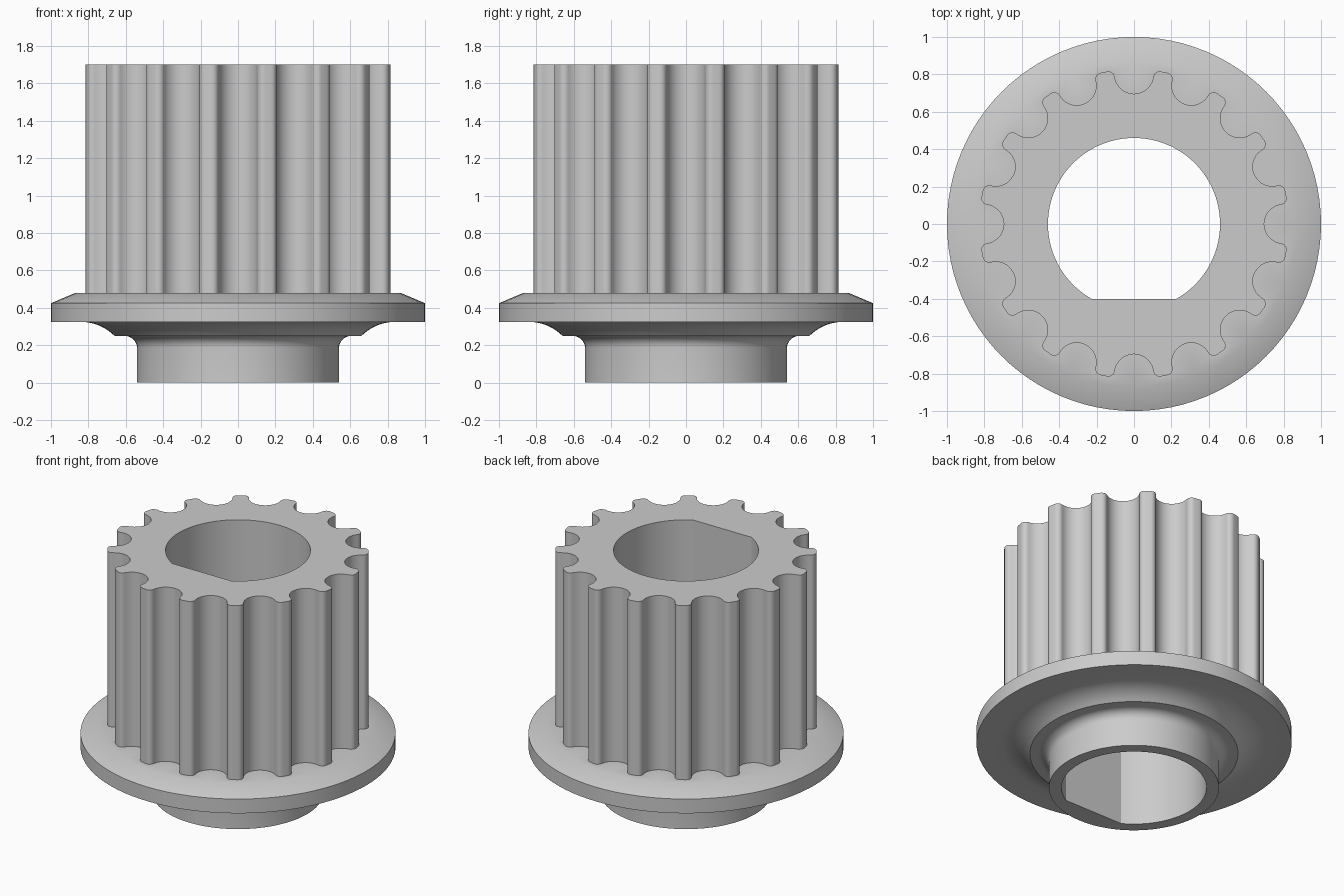
import bpy, bmesh
from math import sin, cos, pi, radians, asin, hypot, atan2

cube = bpy.data.objects.get("Cube")
if cube:
    bpy.data.objects.remove(cube, do_unlink=True)

TEETH = 16
SEGMENTS = 96
FLANGE_TOP, TOP = 0.48, 1.7
BORE_RADIUS, BORE_FLAT = 0.46, 0.4


def arc(cx, cy, r, start, end, n):
    """Points on an arc, angles in radians, both ends included."""
    return [(cx + r * cos(start + (end - start) * i / n),
             cy + r * sin(start + (end - start) * i / n)) for i in range(n + 1)]


def circle(r):
    return arc(0, 0, r, 0, 2 * pi, SEGMENTS)[:-1]


def tooth_outline():
    """Round grooves joined by tooth tips with rounded corners."""
    groove_y, groove_r, tip_r, corner_r = 0.8, 0.104, 0.828, 0.035
    # Corner circle touches both the groove circle and the tip circle
    reach, dist = groove_r + corner_r, tip_r - corner_r
    cy = (dist ** 2 - reach ** 2 + groove_y ** 2) / (2 * groove_y)
    cx = (dist ** 2 - cy ** 2) ** 0.5
    touch = atan2(cy - groove_y, cx)
    half = arc(0, groove_y, groove_r, -pi / 2, touch, 10)
    half += arc(cx, cy, corner_r, touch + pi, atan2(cy, cx), 8)[1:]
    groove = [(-x, y) for x, y in reversed(half[1:])] + half
    points = []
    for i in range(TEETH):
        a = -2 * pi * i / TEETH
        points += [(x * cos(a) - y * sin(a), x * sin(a) + y * cos(a)) for x, y in groove]
    return points


def add_loop(bm, points, z):
    verts = [bm.verts.new((x, y, z)) for x, y in points]
    edges = [bm.edges.new((v, verts[i - 1])) for i, v in enumerate(verts)]
    return verts, edges


def wall(bm, a, b):
    """Quads between two loops with equal point counts."""
    for i in range(len(a[0])):
        bm.faces.new((a[0][i - 1], a[0][i], b[0][i], b[0][i - 1]))


def flat_ring(bm, a, b):
    """Flat face area between two loops at the same height."""
    bmesh.ops.triangle_fill(bm, edges=a[1] + b[1], use_beauty=True)


bm = bmesh.new()

# Hub and flange: turned profile with a hub fillet and a hollow underside
profile = [(0.54, 0)]
profile += arc(0.605, 0.185, 0.065, pi, pi / 2, 8)
sweep_r = 0.254
profile += arc(0.84, 0.325 - sweep_r, sweep_r, radians(135), pi / 2, 8)
profile += [(1.0, 0.325), (1.0, 0.425), (0.87, FLANGE_TOP)]
rings = [add_loop(bm, circle(r), z) for r, z in profile]
for lower, upper in zip(rings, rings[1:]):
    wall(bm, lower, upper)

# Toothed barrel standing on the flange
outline = tooth_outline()
barrel_base = add_loop(bm, outline, FLANGE_TOP)
barrel_top = add_loop(bm, outline, TOP)
wall(bm, barrel_base, barrel_top)
flat_ring(bm, rings[-1], barrel_base)

# Through bore with a flat on the front side
corner = asin(BORE_FLAT / BORE_RADIUS)
bore = arc(0, 0, BORE_RADIUS, -corner, pi + corner, 80)
bore_bottom = add_loop(bm, bore, 0)
bore_top = add_loop(bm, bore, TOP)
wall(bm, bore_bottom, bore_top)
flat_ring(bm, barrel_top, bore_top)
flat_ring(bm, rings[0], bore_bottom)

bmesh.ops.recalc_face_normals(bm, faces=bm.faces[:])
mesh = bpy.data.meshes.new("toothed_pulley")
bm.to_mesh(mesh)
bm.free()
pulley = bpy.data.objects.new("toothed_pulley", mesh)
bpy.context.collection.objects.link(pulley)

# Plain grey finish
grey = bpy.data.materials.new("light_grey")
grey.use_nodes = True
colour = (0.6, 0.6, 0.6, 1)
grey.diffuse_color = colour
grey.node_tree.nodes["Principled BSDF"].inputs["Base Color"].default_value = colour
mesh.materials.append(grey)

# Smooth curved walls, crisp edges
bpy.ops.object.select_all(action="DESELECT")
pulley.select_set(True)
bpy.context.view_layer.objects.active = pulley
bpy.ops.object.shade_smooth_by_angle(angle=radians(30))
